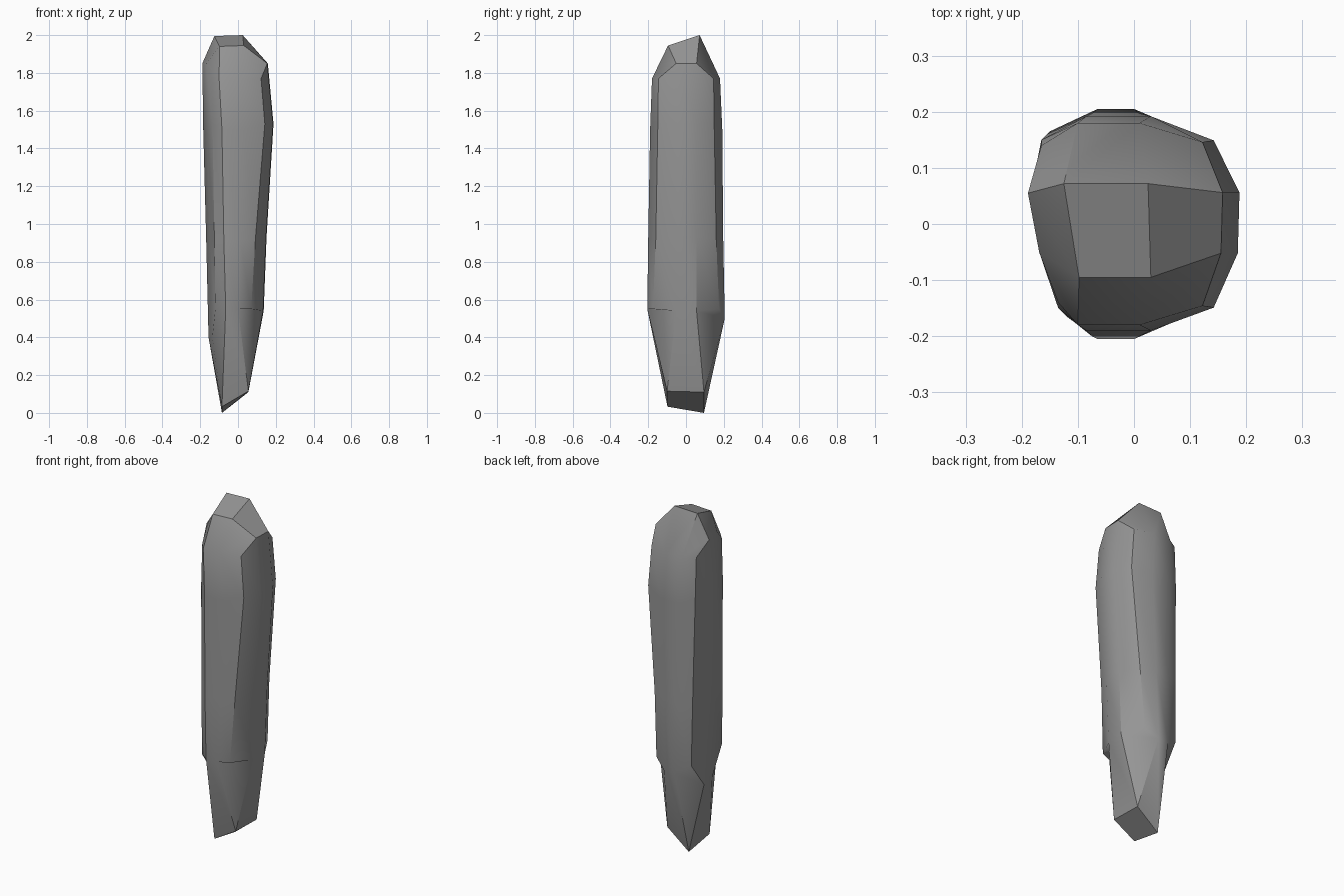
import bpy, bmesh, math

cube = bpy.data.objects.get("Cube")
if cube:
    bpy.data.objects.remove(cube, do_unlink=True)

# One flat stone grey
grey = bpy.data.materials.new("stone grey")
grey.use_nodes = True
colour = (0.3, 0.3, 0.3, 1)
grey.diffuse_color = colour
grey.node_tree.nodes["Principled BSDF"].inputs["Base Color"].default_value = colour


def ring(bm, left, right, front, back, mid, corner_r, corner_l, zs):
    """Twelve points: two on each side and one on each corner, from right-front round."""
    zl, zr, zf, zb, zc = zs
    m0, m1 = mid
    points = [
        (right, -0.052, zr), (right + 0.003, 0.056, zr),
        (corner_r[0], corner_r[1], zc),
        (m1, back, zb), (m0, back, zb),
        (corner_l[0] - 0.03, corner_l[1], zc),
        (left, 0.055, zl), (left + 0.02, -0.05, zl),
        (corner_l[0], -corner_l[1], zc),
        (m0, front, zf), (m1, front, zf),
        (corner_r[0], -corner_r[1], zc)]
    return [bm.verts.new(p) for p in points]


def close_end(bm, loop, cap):
    """Centre quad, four side quads and four corner quads. Cap starts right-front."""
    bm.faces.new(cap)
    for i in range(4):
        a, b, c = loop[3 * i], loop[3 * i + 1], loop[3 * i + 2]
        d = loop[(3 * i + 3) % 12]
        bm.faces.new((a, b, cap[(i + 1) % 4], cap[i]))
        bm.faces.new((b, c, d, cap[(i + 1) % 4]))


bm = bmesh.new()
# Body sections, from the shoulder down to the taper
rings = [
    ring(bm, -0.189, 0.155, -0.18, 0.18, (-0.1, 0.01), (0.122, 0.146),
         (-0.135, 0.14), (1.85, 1.85, 1.77, 1.77, 1.77)),
    ring(bm, -0.184, 0.185, -0.19, 0.192, (-0.085, 0.03), (0.142, 0.149),
         (-0.135, 0.15), (1.5, 1.53, 1.5, 1.5, 1.53)),
    ring(bm, -0.168, 0.148, -0.2, 0.197, (-0.075, 0.01), (0.092, 0.16),
         (-0.125, 0.16), (0.9, 0.93, 0.92, 0.92, 0.92)),
    ring(bm, -0.156, 0.133, -0.205, 0.205, (-0.065, 0.0), (0.07, 0.175),
         (-0.12, 0.165), (0.4, 0.54, 0.55, 0.5, 0.55))]
for upper, lower in zip(rings, rings[1:]):
    for i in range(12):
        j = (i + 1) % 12
        bm.faces.new((upper[i], upper[j], lower[j], lower[i]))

# Slanted top and tip facets
top = [(0.03, -0.095, 1.945), (0.025, 0.072, 2.0), (-0.125, 0.072, 1.995), (-0.098, -0.095, 1.94)]
tip = [(0.055, -0.1, 0.115), (0.055, 0.095, 0.11), (-0.085, 0.095, 0.0), (-0.085, -0.098, 0.033)]
close_end(bm, rings[0], [bm.verts.new(p) for p in top])
close_end(bm, rings[-1], [bm.verts.new(p) for p in tip])
bmesh.ops.recalc_face_normals(bm, faces=bm.faces)

mesh = bpy.data.meshes.new("stone_shard")
bm.to_mesh(mesh)
bm.free()
mesh.materials.append(grey)
shard = bpy.data.objects.new("stone_shard", mesh)
bpy.context.collection.objects.link(shard)

# Smooth flanks with crisp facet edges
bpy.context.view_layer.objects.active = shard
shard.select_set(True)
bpy.ops.object.shade_smooth_by_angle(angle=math.radians(30))
